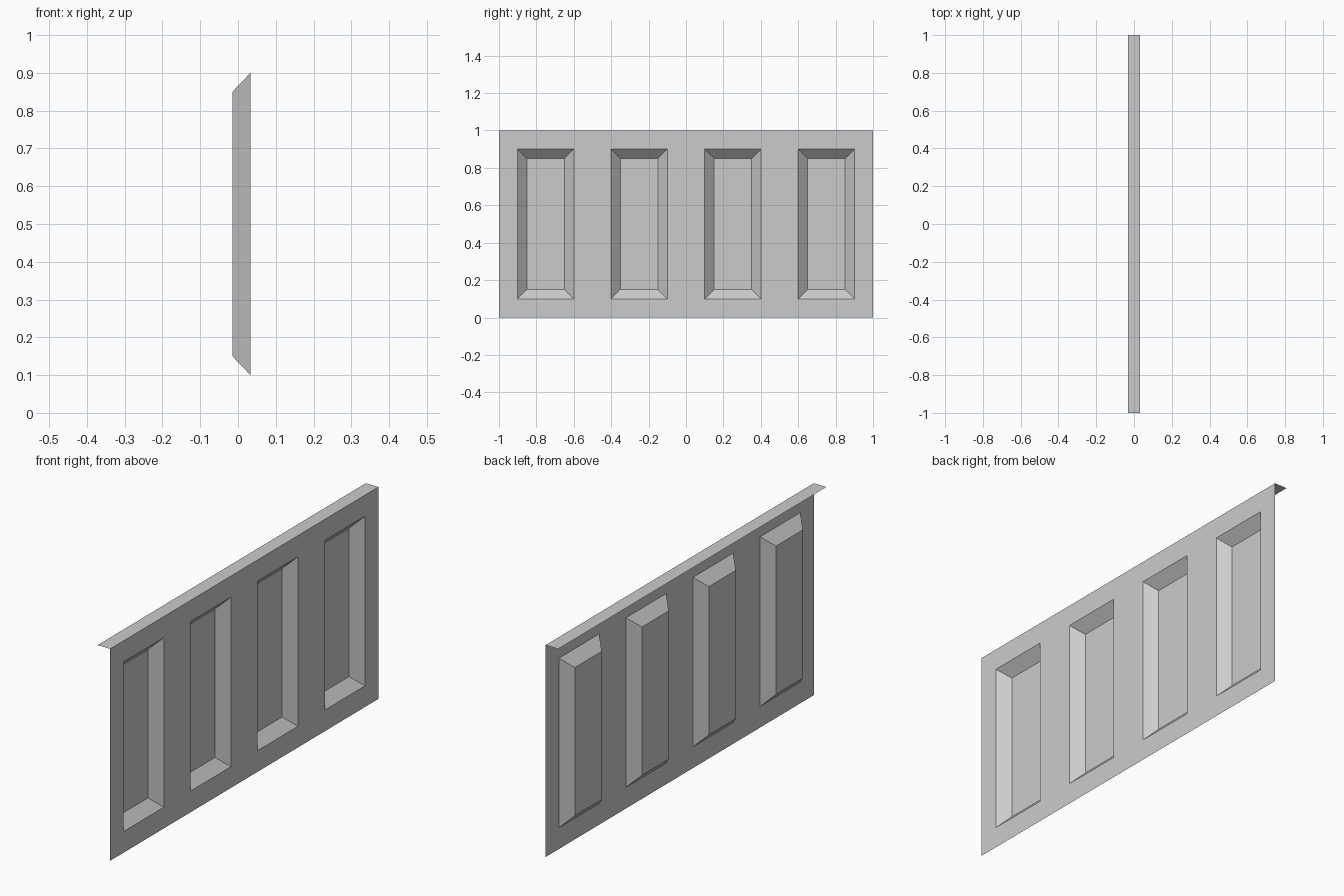
import bpy
import bmesh

if "Cube" in bpy.data.objects:
    bpy.data.objects.remove(bpy.data.objects["Cube"])

FRONT = 0.033        # x of the sheet, lip reaches back to -FRONT
DEPTH = 0.048        # pocket depth
BORDER = 0.05        # width of the sloped pocket walls


def add_object(name, bm):
    mesh = bpy.data.meshes.new(name)
    bm.to_mesh(mesh)
    bm.free()
    obj = bpy.data.objects.new(name, mesh)
    bpy.context.collection.objects.link(obj)
    return obj


# Sheet with four pressed pockets: grid of cells, pocket cells inset and pushed back
ys = [-1.0]
for i in range(4):
    start = -0.9 + 0.5 * i
    ys += [start, start + 0.3]
ys.append(1.0)
zs = [0.0, 0.1, 0.9, 1.0]

bm = bmesh.new()
grid = [[bm.verts.new((FRONT, y, z)) for z in zs] for y in ys]
pockets = []
for i in range(len(ys) - 1):
    for j in range(len(zs) - 1):
        face = bm.faces.new((grid[i][j], grid[i + 1][j], grid[i + 1][j + 1], grid[i][j + 1]))
        if i % 2 == 1 and j == 1:
            pockets.append(face)
bm.normal_update()
bmesh.ops.inset_individual(bm, faces=pockets, thickness=BORDER, depth=-DEPTH, use_even_offset=True)
bm.normal_update()
add_object("pressed_panel", bm)

# Flat lip folded back along the top edge
bm = bmesh.new()
bm.faces.new([bm.verts.new((x, y, 1.0)) for x, y in
              ((-FRONT, -1), (FRONT, -1), (FRONT, 1), (-FRONT, 1))])
add_object("top_lip", bm)
